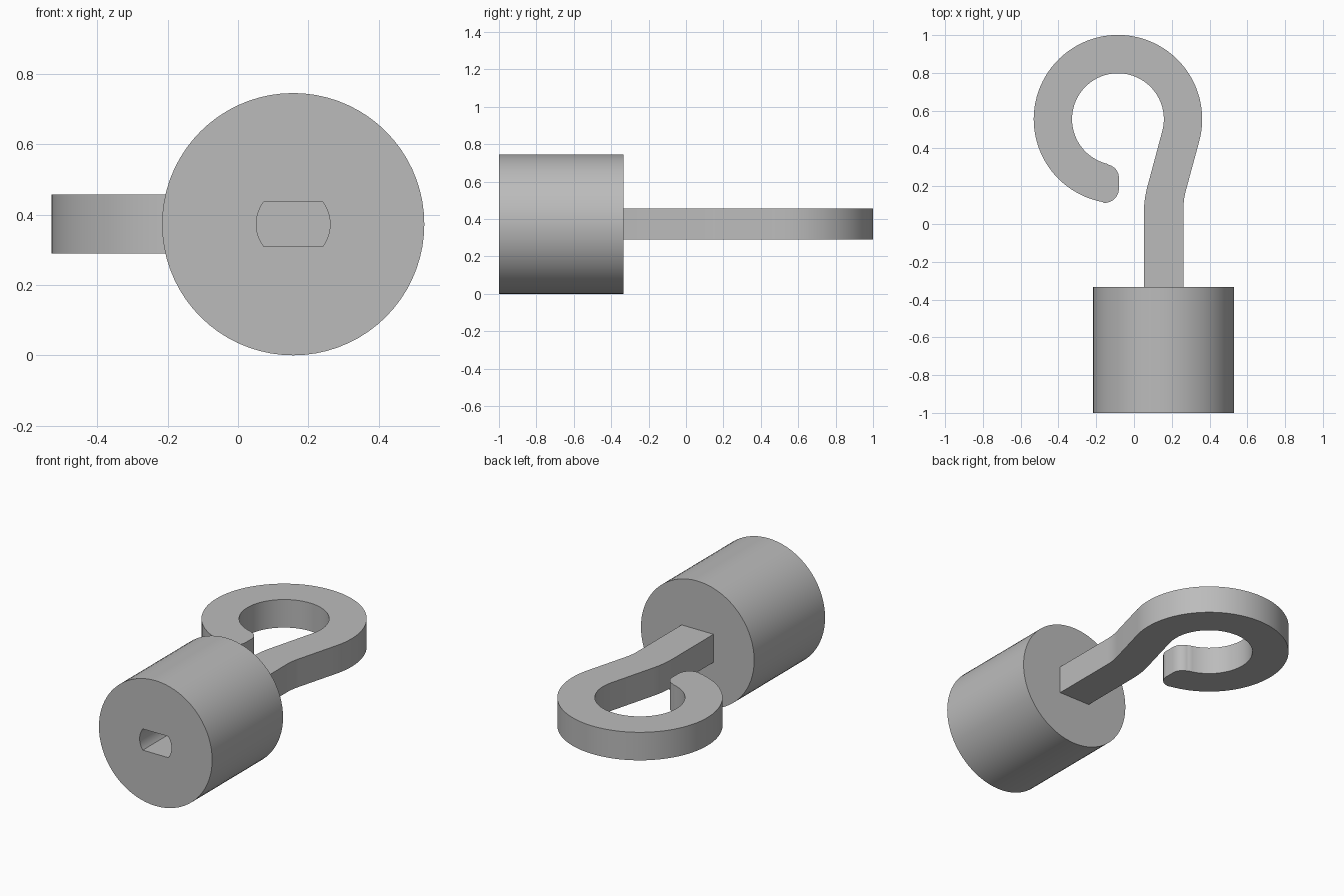
import bpy, bmesh
from math import sin, cos, radians
from mathutils import Matrix

cube = bpy.data.objects.get("Cube")
if cube:
    bpy.data.objects.remove(cube, do_unlink=True)

grey = bpy.data.materials.new("plain grey")
grey.use_nodes = True
colour = (0.5, 0.5, 0.5, 1)
grey.diffuse_color = colour
grey.node_tree.nodes["Principled BSDF"].inputs["Base Color"].default_value = colour


def arc(cx, cy, r, start, end, steps):
    """Points along an arc, angles in degrees."""
    angles = [radians(start + (end - start) * i / steps) for i in range(steps + 1)]
    return [(cx + r * cos(a), cy + r * sin(a)) for a in angles]


def prism(name, outline, low, high, matrix=Matrix()):
    """Closed outline in xy, extruded along z, then transformed."""
    bm = bmesh.new()
    face = bm.faces.new([bm.verts.new((x, y, low)) for x, y in outline])
    top = bmesh.ops.extrude_face_region(bm, geom=[face])["geom"]
    bmesh.ops.translate(bm, vec=(0, 0, high - low),
                        verts=[v for v in top if isinstance(v, bmesh.types.BMVert)])
    bm.transform(matrix)
    bmesh.ops.recalc_face_normals(bm, faces=bm.faces)
    mesh = bpy.data.meshes.new(name)
    bm.to_mesh(mesh)
    bm.free()
    mesh.materials.append(grey)
    obj = bpy.data.objects.new(name, mesh)
    bpy.context.collection.objects.link(obj)
    return obj


def smooth(obj):
    bpy.ops.object.select_all(action="DESELECT")
    obj.select_set(True)
    bpy.context.view_layer.objects.active = obj
    bpy.ops.object.shade_smooth_by_angle(angle=radians(30))


AXIS_X, AXIS_Z = 0.157, 0.373
# Turns a prism's z axis to point along +y, placed on the body axis
lay_down = Matrix.Translation((AXIS_X, 0, AXIS_Z)) @ Matrix.Rotation(radians(-90), 4, "X")

# Round body
body = prism("body", arc(0, 0, 0.373, 0, 360, 72)[:-1], -1, -0.333, lay_down)

# Flat-sided blind slot in the front of the body
slot = arc(0, 0, 0.105, -37, 37, 12) + arc(0, 0, 0.105, 143, 217, 12)
cutter = prism("slot_cutter", slot, -1.1, -0.5, lay_down)
cutter.hide_render = True
cutter.hide_set(True)
cut = body.modifiers.new("slot", "BOOLEAN")
cut.operation = "DIFFERENCE"
cut.solver = "EXACT"
cut.object = cutter
bpy.context.view_layer.objects.active = body
bpy.ops.object.modifier_apply(modifier=cut.name)
bpy.data.objects.remove(cutter, do_unlink=True)
smooth(body)

# Hook with straight shank, bent neck, open ring and rounded tip
ring = (-0.085, 0.555)
outline = [(0.052, -0.34), (0.262, -0.34)]
outline += arc(0.612, 0.084, 0.35, 180, 165, 6)       # right side of neck
outline += arc(*ring, 0.446, -15, 260, 72)            # outside of ring
outline += arc(-0.155, 0.187, 0.075, -100, 0, 12)     # tip, outer corner
outline += arc(-0.15, 0.245, 0.07, 0, 77, 12)         # tip, inner corner
outline += arc(*ring, 0.243, 257, -15, 72)            # inside of ring
outline += arc(0.612, 0.054, 0.56, 165, 180, 6)       # left side of neck
hook = prism("hook", outline, 0.29, 0.457)
smooth(hook)
